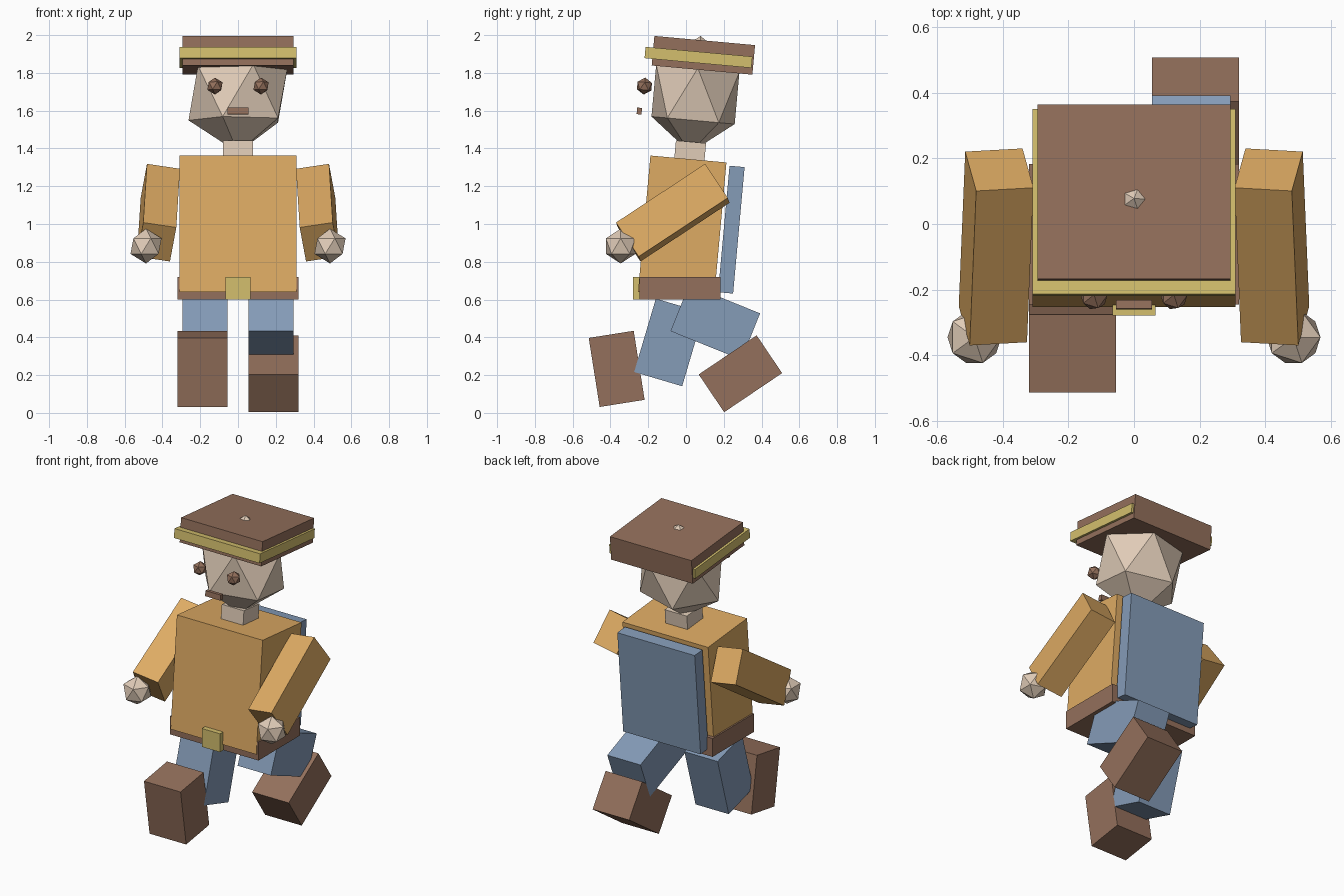
import bpy
import bmesh
from math import radians
from mathutils import Matrix, Vector

cube = bpy.data.objects.get("Cube")
if cube:
    bpy.data.objects.remove(cube, do_unlink=True)


def material(name, *srgb):
    lin = [c / 12.92 if c < 0.04 else ((c + 0.055) / 1.055) ** 2.4 for c in srgb]
    m = bpy.data.materials.new(name)
    m.use_nodes = True
    m.diffuse_color = (*lin, 1)
    m.node_tree.nodes["Principled BSDF"].inputs["Base Color"].default_value = (*lin, 1)
    return m


ORANGE = material("orange_cloth", 0.87, 0.67, 0.39)
BROWN = material("brown_leather", 0.58, 0.44, 0.36)
BLUE = material("blue_cloth", 0.52, 0.61, 0.72)
SKIN = material("pale_skin", 0.88, 0.80, 0.72)
YELLOW = material("yellow_trim", 0.83, 0.75, 0.43)


def pitch(degrees):
    return Matrix.Rotation(radians(degrees), 4, 'X')


def place(name, bm, mat, centre, size, rot):
    """Scale, turn and move a unit shape, then link it as an object."""
    scale = Matrix.Diagonal((*size, 1))
    bm.transform(Matrix.Translation(centre) @ rot @ scale)
    bmesh.ops.recalc_face_normals(bm, faces=bm.faces)
    mesh = bpy.data.meshes.new(name)
    bm.to_mesh(mesh)
    bm.free()
    mesh.materials.append(mat)
    obj = bpy.data.objects.new(name, mesh)
    bpy.context.collection.objects.link(obj)


def box(name, mat, centre, size, rot=pitch(0)):
    bm = bmesh.new()
    bmesh.ops.create_cube(bm, size=1)
    place(name, bm, mat, centre, size, rot)


def ball(name, mat, centre, radii, rot=pitch(0)):
    bm = bmesh.new()
    bmesh.ops.create_icosphere(bm, subdivisions=1, radius=1)
    place(name, bm, mat, centre, radii, rot)


lean = pitch(-5.2)

# Torso, belt and back panel
box("torso", ORANGE, (0, -0.02, 0.983), (0.62, 0.404, 0.725), lean)
box("belt", BROWN, (0, -0.031, 0.66), (0.64, 0.428, 0.12))
box("buckle", YELLOW, (0, -0.25, 0.66), (0.132, 0.06, 0.12))
box("back_panel", BLUE, (0, 0.24, 0.97), (0.56, 0.08, 0.672), lean)

# Head and face
box("neck", SKIN, (0, 0.02, 1.365), (0.16, 0.16, 0.14), lean)
ball("head", SKIN, (0, 0.05, 1.687), (0.293, 0.26, 0.31), lean)
box("mouth", BROWN, (0, -0.247, 1.598), (0.11, 0.026, 0.035), lean)

# Cap with its band
box("cap", BROWN, (0, 0.092, 1.893), (0.59, 0.535, 0.157), lean)
box("cap_band", YELLOW, (0, 0.066, 1.882), (0.62, 0.568, 0.06), lean)

# Eyes, arms and hands on both sides
for side, label in ((1, "left"), (-1, "right")):
    ball(label + "_eye", BROWN, (side * 0.122, -0.22, 1.73), (0.045,) * 3, lean)
    along = Vector((side * 0.035, -0.835, -0.55)).normalized()
    across = Vector((side * 0.985, -0.055, 0.146))
    across = (across - along * across.dot(along)).normalized()
    turn = Matrix((across, along, across.cross(along))).transposed().to_4x4()
    box(label + "_arm", ORANGE, (side * 0.421, -0.07, 1.06), (0.177, 0.565, 0.219), turn)
    ball(label + "_hand", SKIN, (side * 0.487, -0.346, 0.883), (0.092,) * 3)

# Striding legs: right one forward, left one back
thigh, boot = (0.24, 0.265, 0.405), (0.265, 0.241, 0.37)
box("right_thigh", BLUE, (-0.175, -0.09, 0.373), thigh, pitch(-16.5))
box("right_boot", BROWN, (-0.1875, -0.367, 0.233), boot, pitch(9))
box("left_thigh", BLUE, (0.175, 0.155, 0.48), thigh, pitch(68))
box("left_boot", BROWN, (0.1875, 0.288, 0.207), boot, pitch(-56))
